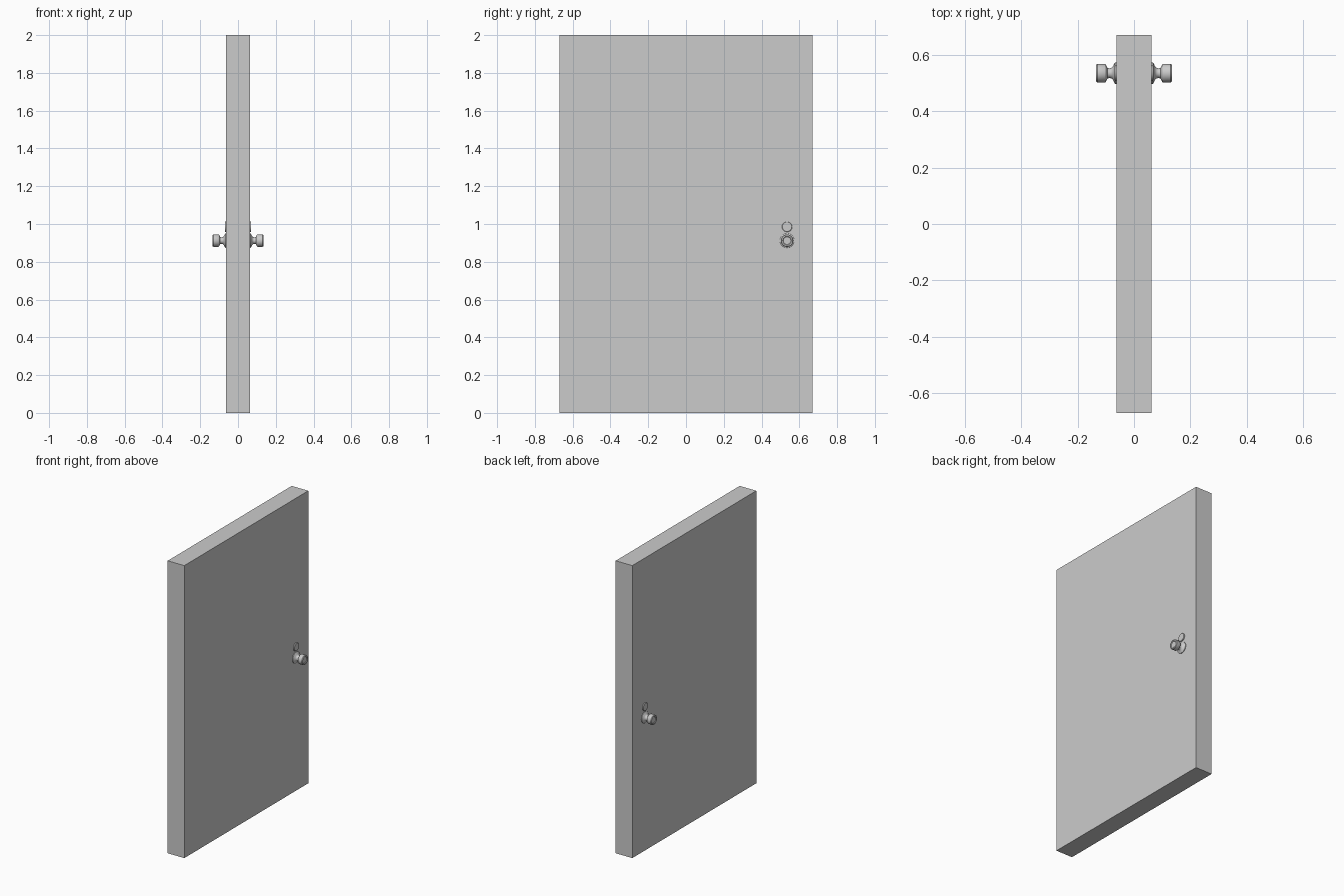
import bpy, bmesh, math

if "Cube" in bpy.data.objects:
    bpy.data.objects.remove(bpy.data.objects["Cube"])

KNOB_Y = 0.535
HALF = 0.0625


def finish(bm, name, smooth=False):
    bmesh.ops.recalc_face_normals(bm, faces=bm.faces)
    me = bpy.data.meshes.new(name)
    bm.to_mesh(me)
    bm.free()
    ob = bpy.data.objects.new(name, me)
    bpy.context.collection.objects.link(ob)
    if smooth:
        bpy.ops.object.select_all(action='DESELECT')
        bpy.context.view_layer.objects.active = ob
        ob.select_set(True)
        bpy.ops.object.shade_smooth_by_angle(angle=math.radians(35))
    return ob


def turned(name, profile, z, side, n=32):
    """Revolve (distance, radius) points about an x-directed axis."""
    bm = bmesh.new()
    rings = []
    for d, r in profile:
        rings.append([bm.verts.new((side * d,
                                    KNOB_Y + r * math.cos(2 * math.pi * i / n),
                                    z + r * math.sin(2 * math.pi * i / n)))
                      for i in range(n)])
    for a, b in zip(rings, rings[1:]):
        for i in range(n):
            j = (i + 1) % n
            bm.faces.new((a[i], a[j], b[j], b[i]))
    bm.faces.new(rings[0])
    bm.faces.new(rings[-1])
    return finish(bm, name, True)


# Door slab
bm = bmesh.new()
bmesh.ops.create_cube(bm, size=1)
for v in bm.verts:
    v.co.x *= 2 * HALF
    v.co.y *= 1.34
    v.co.z = (v.co.z + 0.5) * 2
finish(bm, "door_panel")

# Rosette, neck and dished knob in one turned profile
knob = [(0.060, 0.038), (0.067, 0.038), (0.070, 0.034), (0.074, 0.025),
        (0.078, 0.020), (0.086, 0.017), (0.094, 0.019), (0.098, 0.026),
        (0.100, 0.031), (0.103, 0.033), (0.130, 0.033), (0.134, 0.030),
        (0.134, 0.023), (0.131, 0.020)]
# Thin round lock plate above the knob
lock = [(0.060, 0.027), (0.068, 0.027), (0.070, 0.025)]

for side, label in ((1, "right"), (-1, "left")):
    turned("knob_" + label, knob, 0.912, side)
    turned("lock_plate_" + label, lock, 0.985, side)
